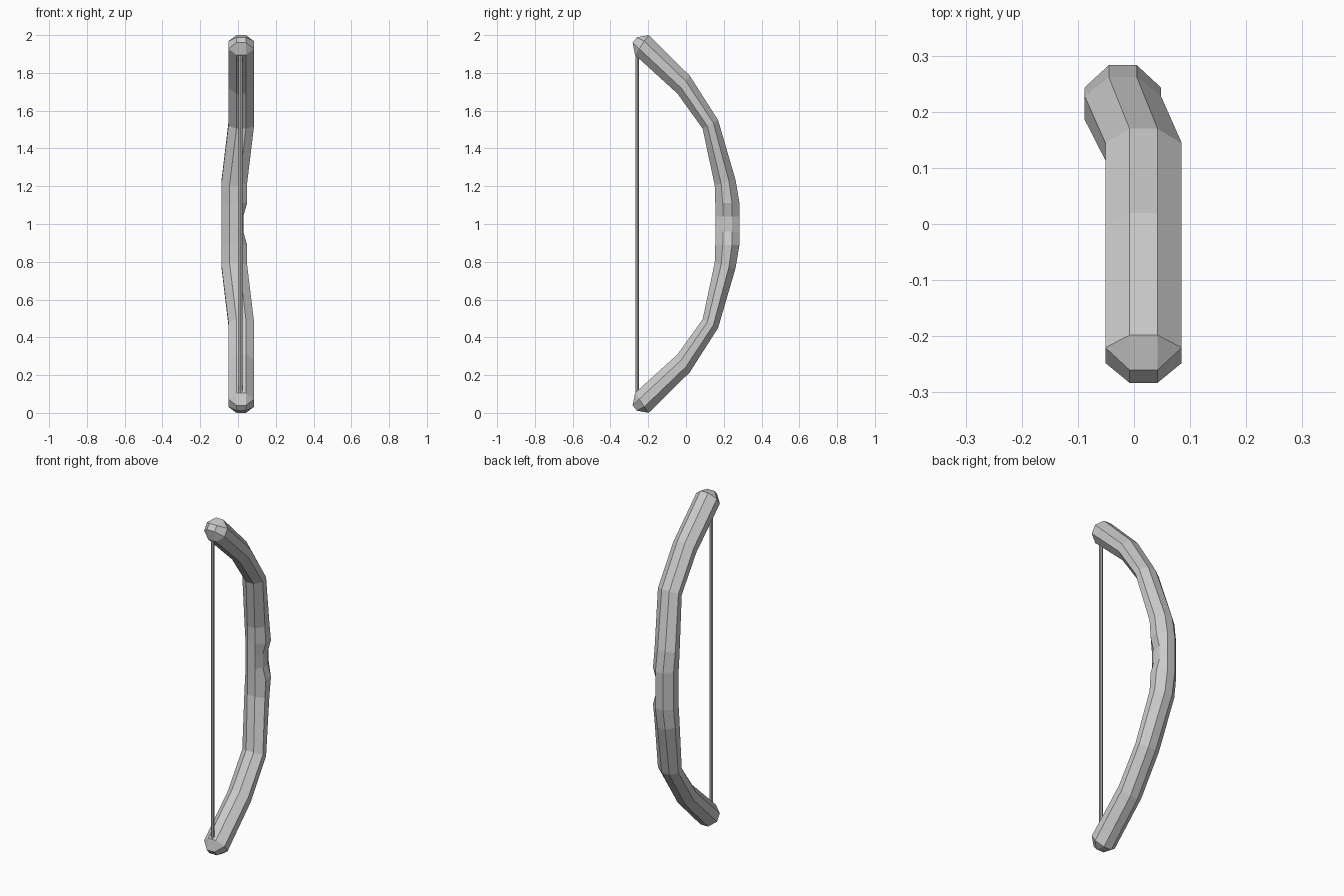
import bpy, bmesh
from mathutils import Vector

if "Cube" in bpy.data.objects:
    bpy.data.objects.remove(bpy.data.objects["Cube"])

# Upper half stations: centre x, outer (y, z), inner (y, z), +x side half width
UPPER = [
    (0.017, (-0.198, 2.000), (-0.270, 1.895), 0.068),
    (0.017, (0.020, 1.785), (-0.045, 1.690), 0.068),
    (0.017, (0.170, 1.550), (0.088, 1.505), 0.068),
    (-0.020, (0.262, 1.235), (0.152, 1.205), 0.068),
    (-0.020, (0.283, 1.110), (0.155, 1.110), 0.068),
    (-0.020, (0.283, 1.040), (0.155, 1.040), 0.048),
]
FLAT, SIDE = 0.025, 0.068


def flip(p):
    return (p[0], 2.0 - p[1])


def ring(bm, cx, outer, inner, right):
    # Octagonal section standing across the limb
    o, i = Vector(outer), Vector(inner)
    mid, half = (o + i) / 2, (o - i) / 2
    section = [(FLAT, 1), (right, 0.38), (right, -0.38), (FLAT, -1),
               (-FLAT, -1), (-SIDE, -0.38), (-SIDE, 0.38), (-FLAT, 1)]
    pts = [(x, mid + half * t) for x, t in section]
    return [bm.verts.new((cx + x, p.x, p.y)) for x, p in pts]


def cap(bm, r, cx, lower):
    # Faceted tip: a small raised rectangle joined to the octagon
    def v(x, p):
        p = flip(p) if lower else p
        return bm.verts.new((cx + x, p[0], p[1]))
    p1, p2 = (-0.260, 1.988), (-0.283, 1.960)
    a, b, c, d = v(FLAT, p1), v(FLAT, p2), v(-FLAT, p2), v(-FLAT, p1)
    for f in [(a, b, c, d), (r[7], r[0], a, d), (r[0], r[1], a), (r[1], r[2], b, a),
              (r[2], r[3], b), (r[3], r[4], c, b), (r[4], r[5], c),
              (r[5], r[6], d, c), (r[6], r[7], d)]:
        bm.faces.new(f)


def finish(bm, name):
    bmesh.ops.recalc_face_normals(bm, faces=bm.faces[:])
    mesh = bpy.data.meshes.new(name)
    bm.to_mesh(mesh)
    bm.free()
    obj = bpy.data.objects.new(name, mesh)
    bpy.context.collection.objects.link(obj)
    return obj


# Bow limb: upper stations followed by their reflection about z = 1
bm = bmesh.new()
stations = UPPER + [(c, flip(o), flip(i), w) for c, o, i, w in reversed(UPPER)]
rings = [ring(bm, *s) for s in stations]
for r0, r1 in zip(rings, rings[1:]):
    for k in range(8):
        n = (k + 1) % 8
        bm.faces.new((r0[k], r0[n], r1[n], r1[k]))
cap(bm, rings[0], UPPER[0][0], False)
cap(bm, rings[-1], UPPER[0][0], True)
finish(bm, "bow_limb")

# Bow string
bm = bmesh.new()
bmesh.ops.create_cone(bm, cap_ends=True, segments=8, radius1=0.01, radius2=0.01, depth=1.82)
bmesh.ops.translate(bm, verts=bm.verts[:], vec=(0.013, -0.258, 1.0))
finish(bm, "bow_string")
